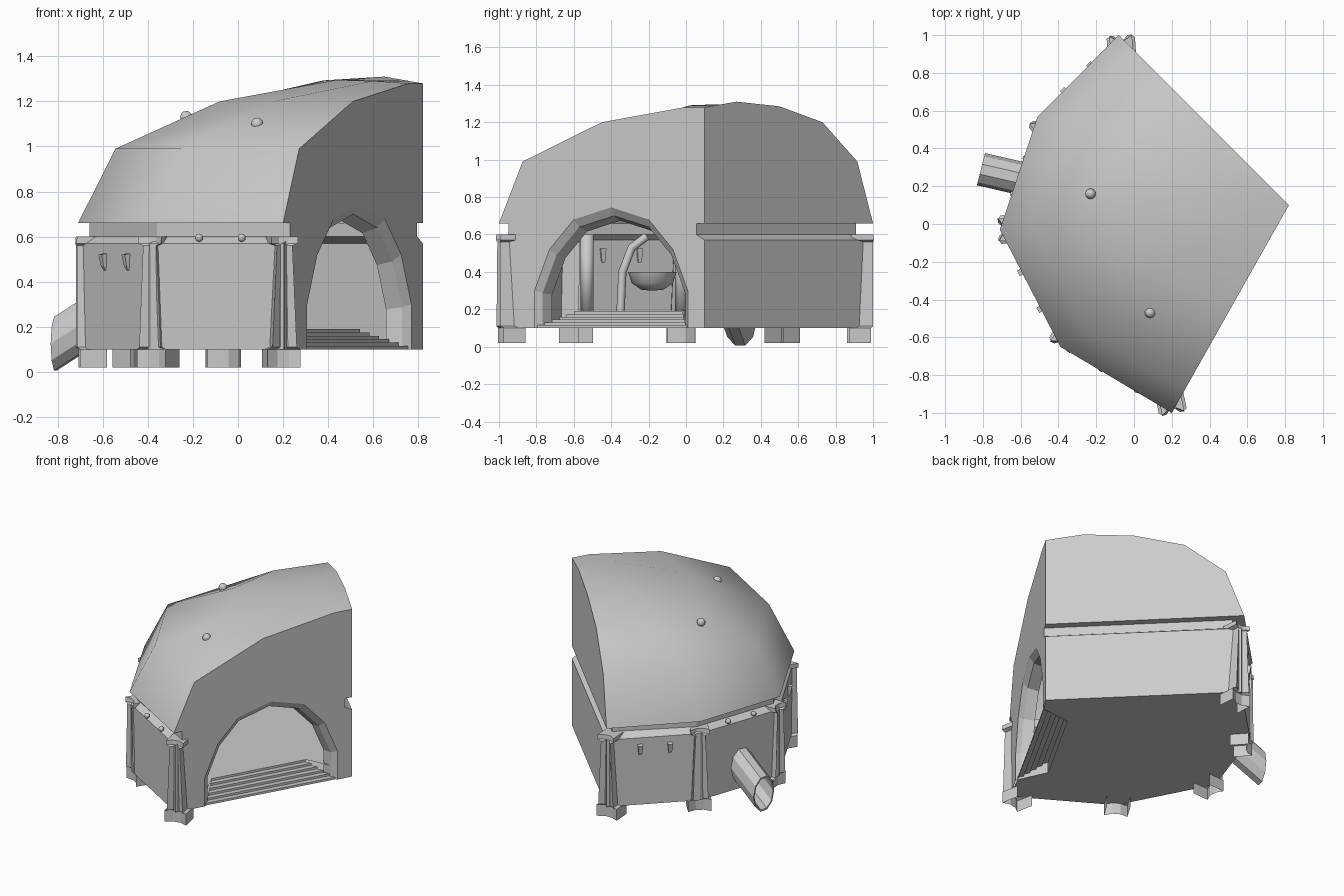
import bpy, math
from mathutils import Vector

cube = bpy.data.objects.get("Cube")
if cube:
    bpy.data.objects.remove(cube)

mat = bpy.data.materials.new("plain grey")
mat.use_nodes = True
GREY = (0.6, 0.6, 0.6, 1)
mat.diffuse_color = GREY
mat.node_tree.nodes["Principled BSDF"].inputs["Base Color"].default_value = GREY


def add(name, verts, faces, smooth=False):
    me = bpy.data.meshes.new(name)
    me.from_pydata([tuple(v) for v in verts], [], faces)
    me.materials.append(mat)
    for p in me.polygons:
        p.use_smooth = smooth
    ob = bpy.data.objects.new(name, me)
    bpy.context.collection.objects.link(ob)
    return ob


def loft(name, rows, smooth=False, closed=False):
    """Skin a sheet through equally long rows of points."""
    n = len(rows[0])
    last = n if closed else n - 1
    faces = [(r * n + i, r * n + (i + 1) % n, (r + 1) * n + (i + 1) % n, (r + 1) * n + i)
             for r in range(len(rows) - 1) for i in range(last)]
    return add(name, [p for row in rows for p in row], faces, smooth)


def polygon(name, pts):
    return add(name, pts, [tuple(range(len(pts)))])


def level(outline, z):
    return [Vector((x, y, z)) for x, y in outline]


def mix(a, b, t):
    return a + (b - a) * t


def finish(ob, name, smooth=True):
    ob.name = name
    ob.data.materials.append(mat)
    for p in ob.data.polygons:
        p.use_smooth = smooth
    return ob


# Plan outlines, running from the sharp corner round the outer wall
RIM = [(.82, .10), (-.08, 1.0), (-.51, .57), (-.71, -.03), (-.39, -.65), (.20, -1.0)]
BODY = [(.82, .10), (-.07, .985), (-.5, .56), (-.705, -.03), (-.385, -.64), (.205, -.99)]
GROOVE = [(.795, .055), (-.06, .91), (-.46, .54), (-.66, -.03), (-.36, -.61), (.23, -.95)]
BASE, FLOOR, EAVE = .10, .19, .66
INWARD = Vector((-.871, .491, 0))


def door_wall(y, z, depth=0):
    """Point on the doorway wall, pushed inward by depth."""
    t = (y + 1) / 1.1
    return Vector((.2 + .62 * t, y, z)) + INWARD * depth


# Domed roof: meridians from the eave to the ridge
corner = Vector((.82, .10, 1.28))
ridge = Vector((.65, .27, 1.31))
meridians = []
for i, foot in enumerate(level(RIM[1:], EAVE)):
    t = i / 4
    top = mix(ridge, corner, t)
    line = []
    for f, z in ((0, EAVE), (.115, .99), (mix(.37, .5, t), 1.2),
                 (mix(.685, .9, t), mix(1.285, 1.28, t) + .05 * t * (1 - t)), (1, top.z)):
        p = mix(foot, top, f)
        p.z = z
        line.append(p)
    meridians.append(line)
loft("dome_roof", meridians, smooth=True)
polygon("roof_back_wall", meridians[0] + [corner, Vector((.82, .10, EAVE))])

# Lower wall with the recessed band under the eave
loft("lower_wall", [level(BODY, BASE), level(BODY, .57), level(GROOVE, .6),
                    level(GROOVE, EAVE), level(RIM, EAVE)])

# Doorway wall with an arched opening
half = [(.41, BASE), (.41, .3), (.33, .52), (.2, .68)]
arch = [(-y, z) for y, z in half] + [(0, .745)] + half[::-1]
MID = -.40


def arch_ring(scale, depth):
    return [door_wall(MID + y * scale, BASE + (z - BASE) * scale, depth) for y, z in arch]


right_edge = [door_wall(y, z) for y, z in ((.1, BASE), (.1, .57), (.055, .6), (.055, EAVE), (.1, EAVE))]
left_edge = [door_wall(y, z) for y, z in ((-.95, EAVE), (-.95, .6), (-.99, .57), (-.99, BASE))]
polygon("doorway_wall", arch_ring(1, 0) + right_edge + meridians[4][::-1] + left_edge)
loft("door_frame", [arch_ring(1, 0), arch_ring(.93, .03), arch_ring(.89, .1)])

# Stairs tapering inward, with their side walls
STEPS = 6
sides = ([], [])
for i in range(STEPS):
    z0, z1 = (mix(BASE, FLOOR, k / STEPS) for k in (i, i + 1))
    for z, k in ((z0, i), (z1, i)):
        for s, side in zip((-1, 1), sides):
            side.append(door_wall(MID + s * (.4 - .022 * k), z, .01 + .035 * k))
loft("door_steps", list(zip(*sides)))
ends = []
for side in sides:
    low = side[-1].copy()
    low.z = BASE
    ends.append(low)
    polygon("stair_side", side + [low])


def slab(name, outline, z):
    """Ground polygon leaving out the stairwell."""
    notch = [sides[0][0], ends[0], ends[1], sides[1][0]]
    polygon(name, level(outline, z) + [Vector((p.x, p.y, z)) for p in notch])


slab("underside", BODY, BASE)
slab("floor", BODY, FLOOR)

# Folded corner columns with flared feet and top brackets
fold = [(-1, -.12), (-1, 0), (-.35, -.025), (.35, -.025), (1, 0), (1, -.12)]
for x, y in BODY[1:]:
    out = Vector((x, y, 0)).normalized()
    side = Vector((-out.y, out.x, 0))
    rows = []
    for z, width, push in ((.02, .075, 0), (BASE, .075, 0), (.11, .055, .012),
                           (.56, .035, .012), (.57, .06, .015), (.6, .06, .012)):
        rows.append([Vector((x, y, z)) + side * a * width + out * (b + push) for a, b in fold])
    loft("corner_column", rows)
    polygon("column_bracket_top", rows[-1])
    # Rounded pillar on the inside of each corner
    inner = Vector((x, y, 0)) - out * .13
    bpy.ops.mesh.primitive_cylinder_add(vertices=10, radius=.035, depth=.41,
                                        location=(inner.x, inner.y, .395))
    finish(bpy.context.object, "inner_pillar")

# Small handles and ledge knobs along the wall panels
for i in range(1, 5):
    a, b = level(BODY, 0)[i:i + 2]
    along = (b - a).normalized()
    out = Vector((along.y, -along.x, 0))
    if out.dot(a + b) < 0:
        out = -out
    for t in (.36, .68):
        p = mix(a, b, t)
        if i % 2:
            rows = []
            for z, w, d in ((.45, .008, .004), (.47, .012, .015), (.52, .016, .025), (.525, .016, 0)):
                c = p + Vector((0, 0, z))
                rows.append([c - along * w - out * .01, c - along * w + out * d,
                             c + along * w + out * d, c + along * w - out * .01])
            loft("wall_handle", rows, closed=True)
        else:
            bpy.ops.mesh.primitive_uv_sphere_add(segments=8, ring_count=5, radius=.018,
                                                 location=p + Vector((0, 0, .595)))
            finish(bpy.context.object, "ledge_knob")

# Knobs on the roof
for spot in ((-.23, .16, 1.13), (.085, -.47, 1.10)):
    bpy.ops.mesh.primitive_uv_sphere_add(segments=10, ring_count=6, radius=.028, location=spot)
    finish(bpy.context.object, "roof_knob")

# Slanted outlet pipe, cut off upright and open at the end
across = Vector((.05, .2, 0)).normalized()


def pipe_ring(centre, scale):
    turns = [math.tau * k / 10 for k in range(10)]
    return [Vector(centre) + scale * (across * .088 * math.cos(a) + Vector((0, 0, .125 * math.sin(a))))
            for a in turns]


start, end = (-.57, .235, .28), (-.81, .29, .125)
loft("outlet_pipe", [pipe_ring(start, 1), pipe_ring(end, 1), pipe_ring(end, .9), pipe_ring(start, .9)],
     smooth=False, closed=True)

# Indoor bent tube and hanging bowl
curve = bpy.data.curves.new("bent_tube", "CURVE")
curve.dimensions = "3D"
curve.bevel_depth = .022
curve.bevel_resolution = 2
path = [(-.35, FLOOR), (-.34, .4), (-.29, .53), (-.21, .59)]
spline = curve.splines.new("POLY")
spline.points.add(len(path) - 1)
for pt, (y, z) in zip(spline.points, path):
    pt.co = (-.2, y, z, 1)
curve.materials.append(mat)
bpy.context.collection.objects.link(bpy.data.objects.new("bent_tube", curve))

bowl = []
for r, z in ((.13, .40), (.11, .34), (.06, .305), (.01, .30)):
    bowl.append([Vector((-.2 + r * math.cos(math.tau * k / 12),
                         -.18 + r * math.sin(math.tau * k / 12), z)) for k in range(12)])
loft("hanging_bowl", bowl, smooth=True, closed=True)
